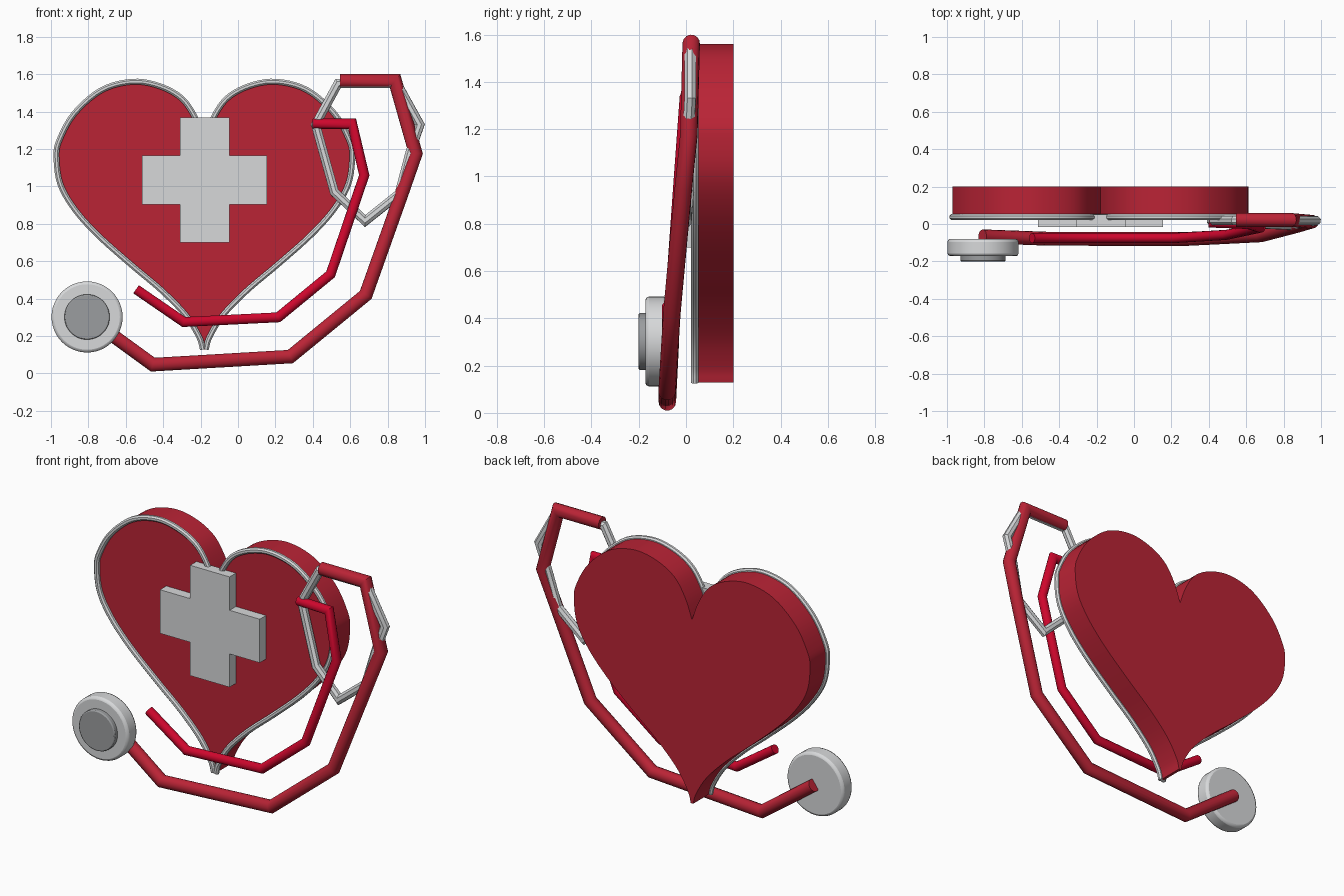
import bpy, bmesh, math
from mathutils import Vector, Matrix

if "Cube" in bpy.data.objects:
    bpy.data.objects.remove(bpy.data.objects["Cube"])


def material(name, rgb):
    m = bpy.data.materials.new(name)
    m.diffuse_color = (*rgb, 1)
    m.use_nodes = True
    m.node_tree.nodes["Principled BSDF"].inputs["Base Color"].default_value = m.diffuse_color
    return m


RED = material("heart red", (0.49, 0.017, 0.036))
BRIGHT = material("bright red", (0.62, 0.002, 0.026))
GREY = material("light grey", (0.68, 0.69, 0.70))
DARK = material("mid grey", (0.33, 0.34, 0.35))


def finish(name, bm, mat, bevel=0, angle=40):
    bmesh.ops.recalc_face_normals(bm, faces=bm.faces[:])
    me = bpy.data.meshes.new(name)
    bm.to_mesh(me)
    bm.free()
    ob = bpy.data.objects.new(name, me)
    bpy.context.collection.objects.link(ob)
    me.materials.append(mat)
    if bevel:
        mod = ob.modifiers.new("bevel", 'BEVEL')
        mod.width, mod.segments, mod.limit_method = bevel, 2, 'ANGLE'
    bpy.ops.object.select_all(action='DESELECT')
    ob.select_set(True)
    bpy.context.view_layer.objects.active = ob
    bpy.ops.object.shade_smooth_by_angle(angle=math.radians(angle))
    return ob


def tube(name, path, radius, mat, sides=14, closed=False, angle=40):
    """Sweep a round section along a path with exact mitred corners."""
    p = [Vector(v) for v in path]
    n = len(p)
    segs = [(p[(i + 1) % n] - p[i]).normalized() for i in range(n)]
    bm = bmesh.new()
    d = segs[0]
    u = d.cross(Vector((0, 1, 0))).normalized()
    w = d.cross(u)
    pts = [p[0] + radius * (u * math.cos(a) + w * math.sin(a))
           for a in (2 * math.pi * (k + 0.5) / sides for k in range(sides))]
    rings = []
    for i in range(n):
        before = segs[i - 1] if (i or closed) else segs[0]
        after = segs[i] if (i < n - 1 or closed) else before
        normal = (before + after).normalized()
        along = before if i else after
        pts = [q + along * ((p[i] - q).dot(normal) / along.dot(normal)) for q in pts]
        rings.append([bm.verts.new(q) for q in pts])
    for i in range(n if closed else n - 1):
        a, b = rings[i], rings[(i + 1) % n]
        for k in range(sides):
            j = (k + 1) % sides
            bm.faces.new((a[k], a[j], b[j], b[k]))
    if not closed:
        bm.faces.new(rings[0])
        bm.faces.new(rings[-1])
    return finish(name, bm, mat, angle=angle)


def plate(name, outline, y0, y1, mat):
    """Extrude an x-z outline from y0 to y1."""
    bm = bmesh.new()
    f = bm.faces.new([bm.verts.new((x, y0, z)) for x, z in outline])
    new = bmesh.ops.extrude_face_region(bm, geom=[f])["geom"]
    bmesh.ops.translate(bm, vec=(0, y1 - y0, 0),
                        verts=[v for v in new if isinstance(v, bmesh.types.BMVert)])
    return finish(name, bm, mat)


def disc(name, x, z, r, y0, y1, mat, bevel):
    bm = bmesh.new()
    mtx = Matrix.Translation((x, (y0 + y1) / 2, z)) @ Matrix.Rotation(math.pi / 2, 4, 'X')
    bmesh.ops.create_cone(bm, cap_ends=True, segments=48, radius1=r, radius2=r,
                          depth=abs(y1 - y0), matrix=mtx)
    return finish(name, bm, mat, bevel)


def smooth(points, steps=5):
    """Catmull-Rom curve through the points."""
    p = [Vector(v) for v in points]
    p = [2 * p[0] - p[1]] + p + [2 * p[-1] - p[-2]]
    out = []
    for a, b, c, d in zip(p, p[1:], p[2:], p[3:]):
        for s in range(steps):
            t = s / steps
            out.append(0.5 * (2 * b + (c - a) * t + (2 * a - 5 * b + 4 * c - d) * t * t
                              + (3 * b - a - 3 * c + d) * t ** 3))
    return out + [p[-2]]


# heart: half outline from notch to tip, mirrored about CX
CX = -0.18
half = smooth([(0, 1.24), (0.045, 1.36), (0.12, 1.47), (0.24, 1.537), (0.385, 1.56),
               (0.55, 1.515), (0.695, 1.39), (0.774, 1.25), (0.791, 1.16), (0.771, 1.015),
               (0.695, 0.88), (0.57, 0.74), (0.39, 0.58), (0.23, 0.445), (0.10, 0.312),
               (0.028, 0.195), (0.008, 0.128)])
right = [(CX + v.x, v.y) for v in half]
left = [(CX - v.x, v.y) for v in half]
outline = right[::-1] + left[1:]
plate("heart_body", outline, 0.045, 0.20, RED)
tube("heart_rim", [(x, 0.037, z) for x, z in outline], 0.0165, GREY, sides=8, angle=30)

# medical cross plate
cx, cz, a, b = -0.178, 1.034, 0.132, 0.334
corner = [(a, b), (a, a), (b, a)]
cross = []
for k in range(4):
    c, s = round(math.cos(k * math.pi / 2)), round(math.sin(k * math.pi / 2))
    cross += [(cx + x * c + z * s, cz - x * s + z * c) for x, z in corner]
plate("cross", cross, -0.015, 0.05, GREY)

# stethoscope chest piece
disc("chest_piece", -0.807, 0.302, 0.19, -0.08, -0.172, GREY, 0.015)
disc("chest_piece_diaphragm", -0.807, 0.302, 0.121, -0.165, -0.20, DARK, 0.006)

# main hose
tube("main_hose", [(-0.81, -0.066, 0.305), (-0.455, -0.079, 0.047), (0.28, -0.08, 0.09),
                   (0.683, -0.06, 0.42), (0.875, -0.01, 0.96), (0.95, 0.012, 1.175),
                   (0.84, 0.022, 1.563), (0.545, 0.022, 1.563)], 0.037, RED)

# thin second hose
tube("second_hose", [(-0.545, -0.075, 0.45), (-0.29, -0.075, 0.275), (0.215, -0.075, 0.30),
                     (0.495, -0.058, 0.53), (0.675, -0.02, 1.06), (0.61, 0.0, 1.335),
                     (0.40, 0.008, 1.335)], 0.027, BRIGHT)

# metal headset loop
tube("headset_loop", [(0.535, 0.018, 1.55), (0.415, 0.018, 1.33), (0.515, 0.012, 0.97),
                      (0.68, 0.0, 0.815), (0.862, -0.008, 0.96), (0.92, 0.01, 1.18),
                      (0.972, 0.018, 1.33), (0.85, 0.018, 1.55)],
     0.026, GREY, sides=8, closed=True, angle=30)
